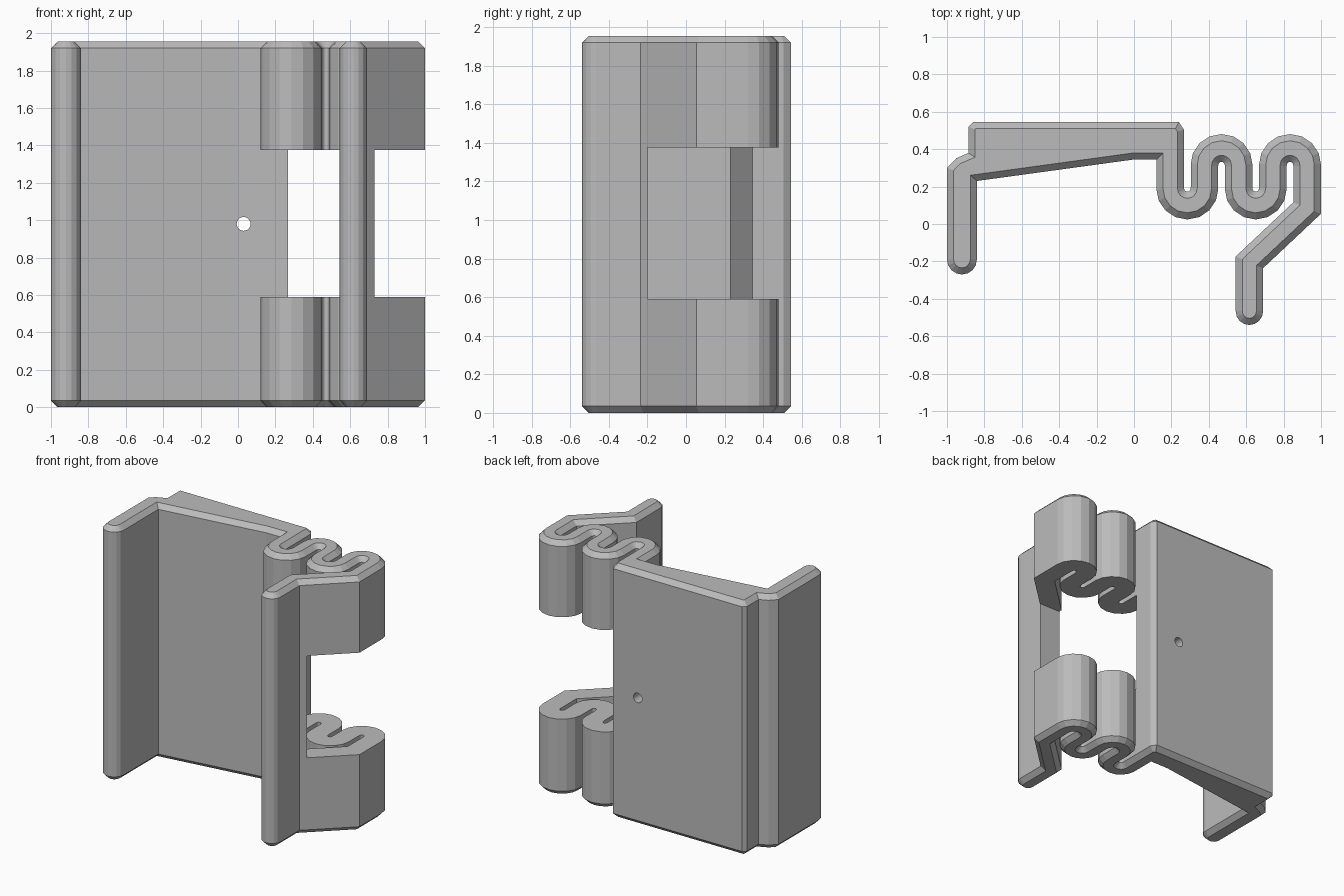
import bpy, bmesh
from math import sin, cos, radians
from mathutils import Vector

if "Cube" in bpy.data.objects:
    bpy.data.objects.remove(bpy.data.objects["Cube"])

HEIGHT, CHAMFER = 1.955, 0.035
HALF = 0.073      # half thickness of the spring strip
BEND = 0.0915     # bend radius of its centreline


def arc(cx, cy, r, a0, a1, steps=8):
    angles = [radians(a0 + (a1 - a0) * i / steps) for i in range(steps + 1)]
    return [Vector((cx + r * cos(a), cy + r * sin(a))) for a in angles]


def offset(points, d, closed):
    """Move a 2D path to its left by d with mitred corners."""
    out, n = [], len(points)
    for i, p in enumerate(points):
        before = p - points[i - 1] if closed or i > 0 else points[1] - p
        after = points[(i + 1) % n] - p if closed or i < n - 1 else before
        a, b = before.normalized(), after.normalized()
        na, nb = Vector((-a.y, a.x)), Vector((-b.y, b.x))
        out.append(p + (na + nb) * d / (1 + na.dot(nb)))
    return out


def loft(name, rings):
    """Closed solid through rings of 3D points."""
    bm = bmesh.new()
    loops = [[bm.verts.new(p) for p in ring] for ring in rings]
    n = len(loops[0])
    for low, high in zip(loops, loops[1:]):
        for i in range(n):
            j = (i + 1) % n
            bm.faces.new((low[i], low[j], high[j], high[i]))
    bm.faces.new(loops[0][::-1])
    bm.faces.new(loops[-1])
    bmesh.ops.recalc_face_normals(bm, faces=bm.faces)
    mesh = bpy.data.meshes.new(name)
    bm.to_mesh(mesh)
    bm.free()
    obj = bpy.data.objects.new(name, mesh)
    bpy.context.collection.objects.link(obj)
    return obj


def level(points, z):
    return [(p.x, p.y, z) for p in points]


# Centreline of the folded spring, ending in the bent front lip
spring = [Vector((0.1935, 0.345))]
for k in range(2):
    x = 0.285 + 4 * BEND * k
    spring += arc(x, 0.19, BEND, 180, 360)
    spring += arc(x + 2 * BEND, 0.315, BEND, 180, 0)
spring += [Vector(p) for p in ((0.9255, 0.085), (0.617, -0.205), (0.617, -0.467))]

# Full outline: side arm, sloped plate underside, spring, plate back, step
outline = arc(-0.92, -0.19, 0.08, 180, 360)
outline += [Vector(p) for p in ((-0.84, 0.23), (0, 0.345))]
outline += offset(spring, -HALF, False)
outline += arc(0.617, -0.467, HALF, 180, 360)[1:-1]
outline += offset(spring, HALF, False)[::-1]
outline += [Vector(p) for p in ((0.2665, 0.505), (0.24, 0.545), (-0.86, 0.545),
                                (-0.885, 0.52), (-0.885, 0.38), (-0.95, 0.352),
                                (-1, 0.3))]
inner = offset(outline, CHAMFER, True)

clip = loft("spring_clip", [level(inner, 0), level(outline, CHAMFER),
                            level(outline, HEIGHT - CHAMFER), level(inner, HEIGHT)])

# Window through the spring
window = [Vector(p) for p in ((0.1, -0.2), (1.2, -0.2), (1.2, 0.7),
                              (0.2665, 0.7), (0.2665, 0.345), (0.1, 0.345))]
window_cutter = loft("window_cutter", [level(window, 0.59), level(window, 1.375)])

# Small round hole through the plate
circle = arc(0.03, 0.98, 0.037, 0, 360, 24)[:-1]
hole_cutter = loft("hole_cutter", [[(p.x, y, p.y) for p in circle] for y in (0.2, 0.7)])

for cutter in (window_cutter, hole_cutter):
    cutter.hide_render = True
    cutter.hide_viewport = True
    cutter.display_type = 'WIRE'
    mod = clip.modifiers.new(cutter.name, 'BOOLEAN')
    mod.operation = 'DIFFERENCE'
    mod.solver = 'EXACT'
    mod.object = cutter

# Apply the cuts, then drop the cutters
bpy.context.view_layer.update()
evaluated = clip.evaluated_get(bpy.context.evaluated_depsgraph_get())
cut_mesh = bpy.data.meshes.new_from_object(evaluated)
clip.modifiers.clear()
clip.data = cut_mesh
for cutter in (window_cutter, hole_cutter):
    bpy.data.objects.remove(cutter)

# Plain grey
color = (0.5, 0.5, 0.5, 1)
grey = bpy.data.materials.new("plain_grey")
grey.use_nodes = True
grey.diffuse_color = color
grey.node_tree.nodes["Principled BSDF"].inputs["Base Color"].default_value = color
clip.data.materials.clear()
clip.data.materials.append(grey)
